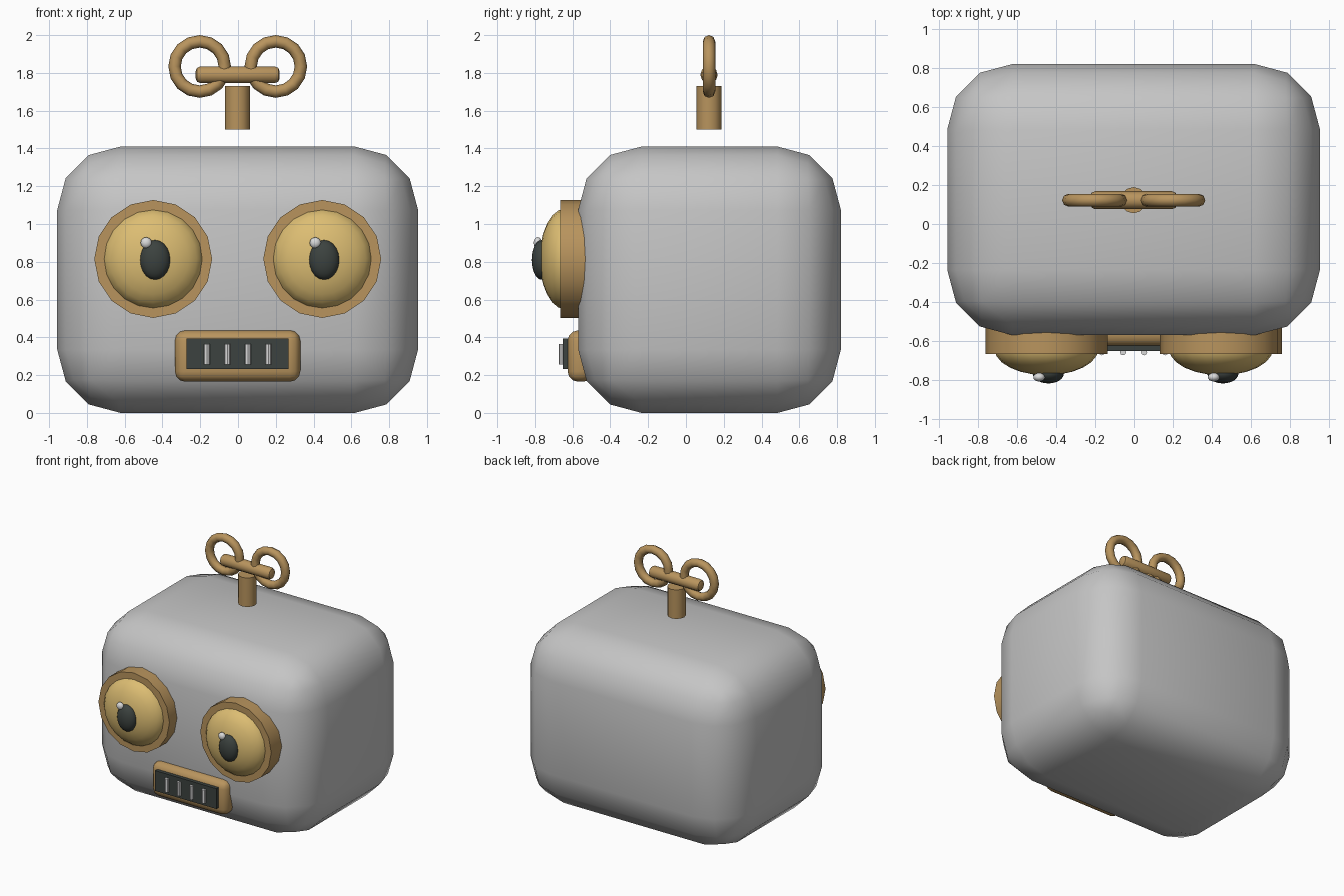
import bpy, math

if "Cube" in bpy.data.objects:
    bpy.data.objects.remove(bpy.data.objects["Cube"])


def material(name, rgb):
    m = bpy.data.materials.new(name)
    m.diffuse_color = (*rgb, 1.0)
    m.use_nodes = True
    m.node_tree.nodes["Principled BSDF"].inputs["Base Color"].default_value = m.diffuse_color
    return m


GREY = material("light_grey", (0.56, 0.56, 0.56))
BRASS = material("brass", (0.48, 0.295, 0.11))
YELLOW = material("eye_yellow", (0.72, 0.51, 0.17))
DARK = material("dark_slate", (0.045, 0.055, 0.05))
WHITE = material("pale_white", (0.70, 0.70, 0.70))


def finish(name, mat, scale=(1, 1, 1), bevel=0.0, segments=3, angle=40):
    """Name, scale, bevel, shade and colour the active object."""
    o = bpy.context.object
    o.name = name
    o.scale = scale
    bpy.ops.object.transform_apply(location=False, rotation=True, scale=True)
    if bevel:
        b = o.modifiers.new("bevel", "BEVEL")
        b.width = bevel
        b.segments = segments
        b.limit_method = "ANGLE"
        b.angle_limit = math.radians(50)
        bpy.ops.object.modifier_apply(modifier="bevel")
    bpy.ops.object.shade_smooth_by_angle(angle=math.radians(angle))
    o.data.materials.append(mat)
    return o


def box(name, mat, lo, hi, **kw):
    mid = [(a + b) / 2 for a, b in zip(lo, hi)]
    bpy.ops.mesh.primitive_cube_add(size=1, location=mid)
    return finish(name, mat, [b - a for a, b in zip(lo, hi)], **kw)


def cylinder(name, mat, loc, radius, depth, sides, rot=(0, 0, 0), **kw):
    bpy.ops.mesh.primitive_cylinder_add(
        vertices=sides, radius=radius, depth=depth, location=loc, rotation=rot)
    return finish(name, mat, **kw)


def ellipsoid(name, mat, loc, radii, segments=20, rings=12):
    # poles point along y; local z becomes world y
    bpy.ops.mesh.primitive_uv_sphere_add(
        segments=segments, ring_count=rings, radius=1, location=loc,
        rotation=(math.pi / 2, 0, 0))
    return finish(name, mat, (radii[0], radii[2], radii[1]), angle=60)


# Head: heavily rounded box
box("head", GREY, (-0.957, -0.57, 0), (0.953, 0.82, 1.41), bevel=0.335, angle=60)

# Eyes: rim, flattened ball, pupil and glint
for side, x in (("left", -0.449), ("right", 0.446)):
    cylinder(side + "_eye_rim", BRASS, (x, -0.595, 0.815), 0.312, 0.14, 16,
             rot=(math.pi / 2, 0, 0))
    ellipsoid(side + "_eyeball", YELLOW, (x, -0.64, 0.815), (0.266, 0.135, 0.266))
    ellipsoid(side + "_pupil", DARK, (x + 0.01, -0.765, 0.81), (0.08, 0.052, 0.105))
    ellipsoid(side + "_glint", WHITE, (x - 0.037, -0.785, 0.9), (0.03, 0.022, 0.03), 12, 8)

# Mouth: rounded frame, dark plate and four bars
box("mouth_frame", BRASS, (-0.334, -0.626, 0.165), (0.33, -0.49, 0.437), bevel=0.055,
    angle=60)
box("mouth_plate", DARK, (-0.272, -0.652, 0.232), (0.267, -0.615, 0.393))
for i in range(4):
    cylinder(f"mouth_bar_{i + 1}", WHITE, (-0.165 + 0.1085 * i, -0.657, 0.31),
             0.016, 0.108, 8)

# Wind-up key: stem, crossbar and two rings
cylinder("key_stem", BRASS, (-0.003, 0.122, 1.615), 0.067, 0.23, 12)
cylinder("key_crossbar", BRASS, (-0.002, 0.122, 1.79), 0.046, 0.445, 10,
         rot=(0, math.pi / 2, 0), bevel=0.025, segments=2)
for side, x in (("left", -0.203), ("right", 0.2)):
    bpy.ops.mesh.primitive_torus_add(
        major_segments=16, minor_segments=8, major_radius=0.133, minor_radius=0.033,
        location=(x, 0.122, 1.834), rotation=(math.pi / 2, 0, 0))
    finish(side + "_key_ring", BRASS, angle=60)
